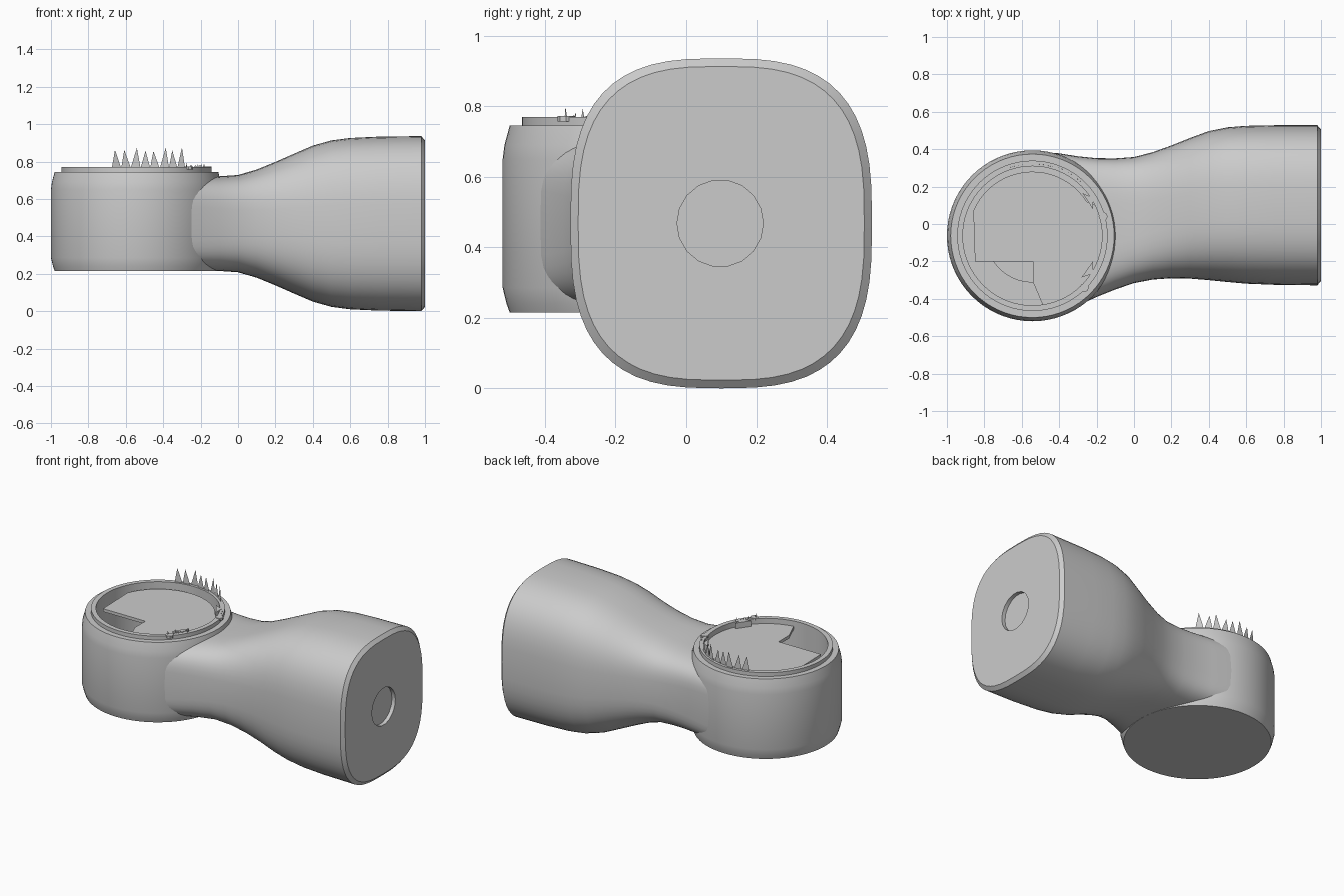
import bpy, bmesh, math, random
from mathutils import Vector, Matrix

if "Cube" in bpy.data.objects:
    bpy.data.objects.remove(bpy.data.objects["Cube"])

random.seed(4)
CX, CY = -0.543, -0.063          # axis of the round head
ZM = 0.468                       # mid height of the handle

grey = bpy.data.materials.new("plain_grey")
grey.diffuse_color = (0.6, 0.6, 0.6, 1)
grey.use_nodes = True
grey.node_tree.nodes["Principled BSDF"].inputs["Base Color"].default_value = grey.diffuse_color


def finish(name, bm, smooth=None, fix=True):
    if fix:
        bmesh.ops.recalc_face_normals(bm, faces=bm.faces)
    me = bpy.data.meshes.new(name)
    bm.to_mesh(me)
    bm.free()
    ob = bpy.data.objects.new(name, me)
    me.materials.append(grey)
    bpy.context.collection.objects.link(ob)
    if smooth:
        shade(ob, smooth)
    return ob


def activate(ob):
    bpy.ops.object.select_all(action='DESELECT')
    ob.select_set(True)
    bpy.context.view_layer.objects.active = ob


def shade(ob, angle):
    activate(ob)
    bpy.ops.object.shade_smooth_by_angle(angle=math.radians(angle))


def skin(bm, rings):
    """Bridge equal rings of points; cap both ends."""
    vs = [[bm.verts.new(p) for p in r] for r in rings]
    n = len(rings[0])
    for a, b in zip(vs, vs[1:]):
        for i in range(n):
            j = (i + 1) % n
            bm.faces.new((a[i], a[j], b[j], b[i]))
    bm.faces.new(vs[0])
    bm.faces.new(vs[-1])


def circle(r, z, n):
    return [(CX + r * math.cos(2 * math.pi * i / n),
             CY + r * math.sin(2 * math.pi * i / n), z) for i in range(n)]


def cylinder(name, loc, r, depth, n, axis='Z'):
    bm = bmesh.new()
    m = Matrix.Translation(loc)
    if axis == 'X':
        m = m @ Matrix.Rotation(math.pi / 2, 4, 'Y')
    bmesh.ops.create_cone(bm, cap_ends=True, segments=n, radius1=r, radius2=r,
                          depth=depth, matrix=m)
    return finish(name, bm)


def cut(ob, cutter):
    cutter.hide_render = True
    mod = ob.modifiers.new("cut", 'BOOLEAN')
    mod.operation = 'DIFFERENCE'
    mod.solver = 'EXACT'
    mod.object = cutter
    activate(ob)
    bpy.ops.object.modifier_apply(modifier=mod.name)
    bpy.data.objects.remove(cutter)


def section(x, y0, y1, h, p, n=56):
    """Superellipse cross-section in the yz plane."""
    pts = []
    for i in range(n):
        a = 2 * math.pi * i / n
        c, s = math.cos(a), math.sin(a)
        pts.append((x, (y0 + y1) / 2 + (y1 - y0) / 2 * math.copysign(abs(c) ** (2 / p), c),
                    ZM + h * math.copysign(abs(s) ** (2 / p), s)))
    return pts


# handle: x, y min, y max, half height, squareness
stations = [(-0.5, -0.5, 0.385, 0.245, 5), (-0.4, -0.475, 0.378, 0.246, 5),
            (-0.3, -0.437, 0.362, 0.248, 4.6), (-0.2, -0.39, 0.352, 0.25, 4.2),
            (-0.1, -0.35, 0.351, 0.253, 3.8), (0, -0.316, 0.358, 0.26, 3.5),
            (0.1, -0.297, 0.384, 0.289, 3.2), (0.2, -0.29, 0.42, 0.33, 3),
            (0.3, -0.292, 0.46, 0.374, 2.9), (0.4, -0.3, 0.497, 0.417, 2.9),
            (0.5, -0.31, 0.517, 0.445, 2.9), (0.6, -0.319, 0.525, 0.458, 2.9),
            (0.75, -0.325, 0.528, 0.465, 2.9), (0.98, -0.328, 0.528, 0.468, 2.9),
            (1.0, -0.306, 0.506, 0.445, 2.9)]
bm = bmesh.new()
skin(bm, [section(*s) for s in stations])
handle = finish("handle", bm)
cut(handle, cylinder("head_cutter", (CX, CY, 0.5), 0.40, 1.4, 64))
cut(handle, cylinder("socket_cutter", (1.0, 0.097, 0.468), 0.123, 0.05, 18, 'X'))
shade(handle, 30)

# round head with raised lip and open cavity
profile = [(0.437, 0.215), (0.446, 0.24), (0.457, 0.285), (0.457, 0.65), (0.452, 0.69),
           (0.437, 0.745), (0.402, 0.745), (0.402, 0.77), (0.372, 0.77), (0.372, 0.26)]
bm = bmesh.new()
skin(bm, [circle(r, z, 72) for r, z in profile])
finish("round_head", bm, 30)
cylinder("hub", (CX, CY, 0.35), 0.25, 0.2, 40)

# cover plate with a broken-out corner
outline = [(-0.307, -0.137), (0.003, -0.137), (0.003, -0.247), (0.055, -0.37)]
for i in range(41):
    a = math.radians(-81 + i * (238 / 40))
    r = 0.373 if a < math.radians(30) else 0.343
    outline.append((r * math.cos(a), r * math.sin(a)))
bm = bmesh.new()
skin(bm, [[(CX + x, CY + y, z) for x, y in outline] for z in (0.715, 0.735)])
finish("cover_plate", bm)


def fins(name, a0, a1, count, r, jitter, z0, lo, hi):
    """Thin upright triangles along an arc of the lip."""
    bm = bmesh.new()
    step = (a1 - a0) / count
    for i in range(count):
        rr = r + random.uniform(-jitter, jitter)
        a, b = a0 + i * step, a0 + (i + 1) * step
        mid = a + (b - a) * random.uniform(0.3, 0.7)
        tri = [(a, z0), (b, z0), (mid, z0 + random.uniform(lo, hi))]
        bm.faces.new([bm.verts.new((CX + rr * math.cos(math.radians(t)),
                                    CY + rr * math.sin(math.radians(t)), z))
                      for t, z in tri])
    return finish(name, bm, fix=False)


# row of spikes at the back, small jagged chips on the right
fins("back_spikes", 110, 48, 8, 0.387, 0.004, 0.765, 0.085, 0.115)
fins("chips_back", 34, 14, 9, 0.382, 0.012, 0.75, 0.025, 0.05)
fins("chips_front", -25, -47, 9, 0.382, 0.012, 0.75, 0.025, 0.05)

# small pins and wedge tabs on the lip
for name, x, y in (("pin_back", -0.165, 0.04), ("pin_front", -0.265, -0.34)):
    cylinder(name, (x, y, 0.765), 0.024, 0.016, 8)
for name, tri in (("tab_back", [(-0.275, 0.165), (-0.22, 0.08), (-0.22, 0.14)]),
                  ("tab_front", [(-0.28, -0.285), (-0.22, -0.265), (-0.22, -0.2)])):
    bm = bmesh.new()
    skin(bm, [[(x, y, z) for x, y in tri] for z in (0.735, 0.772)])
    finish(name, bm)
